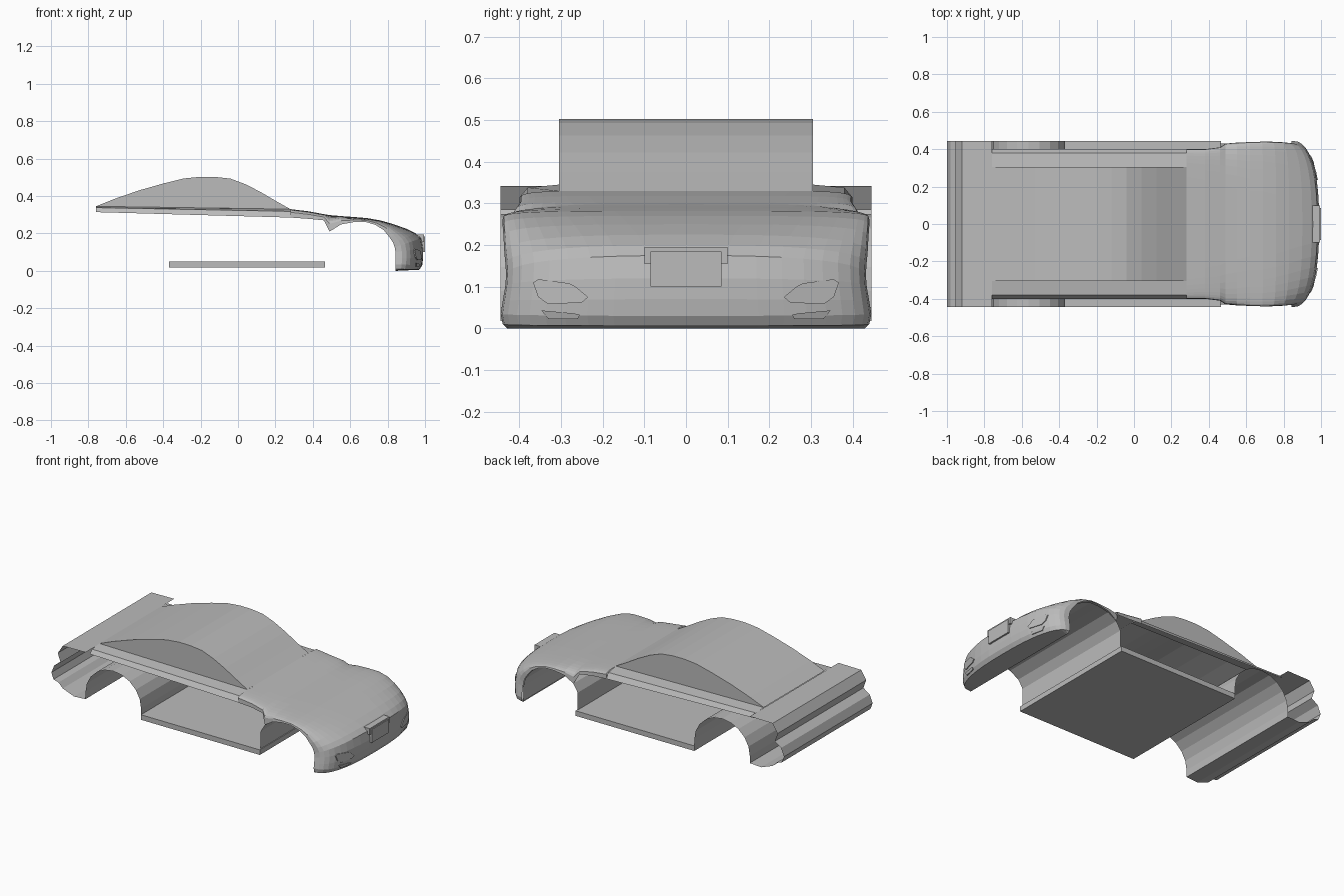
import bpy, math
from mathutils import Vector
from mathutils.bvhtree import BVHTree

if "Cube" in bpy.data.objects:
    bpy.data.objects.remove(bpy.data.objects["Cube"])

paint = bpy.data.materials.new("body_grey")
paint.diffuse_color = (0.5, 0.5, 0.5, 1)
paint.use_nodes = True
paint.node_tree.nodes["Principled BSDF"].inputs["Base Color"].default_value = paint.diffuse_color


def make(name, verts, faces):
    me = bpy.data.meshes.new(name)
    me.from_pydata(verts, [], faces)
    me.materials.append(paint)
    ob = bpy.data.objects.new(name, me)
    bpy.context.collection.objects.link(ob)
    return ob


def sheet(name, profile, w):
    """Extrude an x-z profile across the width as an open sheet."""
    n = len(profile)
    verts = [(x, -w, z) for x, z in profile] + [(x, w, z) for x, z in profile]
    return make(name, verts, [(i, i + 1, n + i + 1, n + i) for i in range(n - 1)])


def box(name, lo, hi):
    v = [(x, y, z) for x in (lo[0], hi[0]) for y in (lo[1], hi[1]) for z in (lo[2], hi[2])]
    f = [(0, 1, 3, 2), (4, 6, 7, 5), (0, 4, 5, 1), (2, 3, 7, 6), (0, 2, 6, 4), (1, 5, 7, 3)]
    return make(name, v, f)


def arc(cx, cz, rx, rz, a0, a1, n):
    out = []
    for i in range(n + 1):
        a = math.radians(a0 + (a1 - a0) * i / n)
        out.append((cx + rx * math.cos(a), cz + rz * math.sin(a)))
    return out


# Roof and windscreen, with vertical window sides
roof = [(-.76, .345), (-.66, .385), (-.53, .43), (-.4, .467), (-.29, .494), (-.2, .503),
        (-.12, .502), (-.04, .493), (.04, .463), (.12, .422), (.2, .375), (.28, .33)]
sheet("roof", roof, .305)
for side, label in ((-1, "right"), (1, "left")):
    make("side_window_" + label, [(x, side * .305, z) for x, z in roof],
         [tuple(range(len(roof)))[::side]])
    # Shoulder strip below the windows
    a = [(-.76, side * y, z) for y, z in ((.305, .345), (.38, .338), (.40, .314))]
    b = [(.28, side * y, z) for y, z in ((.305, .33), (.38, .318), (.40, .285))]
    make("shoulder_" + label, a + b, [(0, 1, 4, 3)[::side], (1, 2, 5, 4)[::side]])

# Bonnet, wings and nose: each row runs from the centre line to the wheel arch edge
# (centre x, centre z, edge x, edge z, half width, squareness)
rows = [(.28, .33, .28, .285, .40, 8), (.38, .318, .38, .278, .40, 7),
        (.46, .303, .46, .27, .41, 6), (.49, .298, .49, .21, .43, 5),
        (.55, .293, .55, .248, .435, 4.5), (.62, .288, .62, .261, .438, 4),
        (.69, .282, .68, .262, .44, 4), (.76, .27, .735, .246, .44, 3.6),
        (.83, .25, .78, .217, .438, 3.2), (.9, .225, .81, .18, .436, 2.8),
        (.95, .2, .83, .15, .433, 2.6), (.98, .175, .838, .125, .432, 2.5),
        (.99, .12, .842, .1, .434, 2.5), (.99, .07, .843, .065, .44, 2.5),
        (.985, .03, .843, .035, .445, 2.5), (.97, .006, .843, .01, .44, 2.5),
        (.843, .0, .843, .0, .43, 2.5)]
N = 10
verts, faces = [], []
for xc, zc, xe, ze, w, p in rows:
    for i in range(-N, N + 1):
        a = abs(i) / N * math.pi / 2
        y = w * math.copysign(math.sin(a) ** (2 / p), i)
        f = 1 - max(math.cos(a), 0) ** (2 / p)
        verts.append((xc + (xe - xc) * f, y, zc + (ze - zc) * f))
C = 2 * N + 1
for r in range(len(rows) - 1):
    for i in range(C - 1):
        k = r * C + i
        faces.append((k, k + C, k + C + 1, k + 1))
make("bonnet_and_nose", verts, faces)
tree = BVHTree.FromPolygons(verts, faces)

# Front wheel arch, spanning the car
sheet("front_wheel_arch", [(.46, .05), (.46, .16), (.49, .21), (.55, .246), (.62, .259),
                           (.68, .26), (.735, .244), (.78, .215), (.81, .178),
                           (.83, .148), (.841, .1), (.843, .005)], .43)

# Floor with sills
box("floor", (-.37, -.445, .018), (.465, .445, .05))

# Rear wheel arch and rear bodywork, spanning the car
sheet("rear_wheel_arch", [(-.37, .05)] + arc(-.565, .09, .195, .185, 0, 180, 10)
      + [(-.76, .045)], .445)
sheet("rear_deck_and_bumper", [(-.76, .342), (-.92, .34), (-.955, .285), (-.935, .23),
                               (-.98, .2), (-1, .15), (-.985, .11), (-.95, .1),
                               (-.92, .07), (-.84, .04), (-.76, .045)], .445)

# Nose panel and plate
box("nose_panel", (.94, -.1, .155), (.995, .1, .195))
box("number_plate", (.985, -.085, .1), (1.0, .085, .185))


# Lamps: outlines projected onto the nose
def lamp(name, outline):
    for side, label in ((-1, "right"), (1, "left")):
        front, back = [], []
        for y, z in outline:
            hit = tree.ray_cast(Vector((2, side * y, z)), Vector((-1, 0, 0)))[0]
            x = hit.x if hit else .93
            front.append((x + .006, side * y, z))
            back.append((x - .002, side * y, z))
        n = len(outline)
        f = [tuple(range(n))[::side]]
        f += [(i, n + i, n + (i + 1) % n, (i + 1) % n)[::side] for i in range(n)]
        make(name + "_" + label, front + back, f)


lamp("headlight", [(.235, .075), (.25, .062), (.33, .058), (.355, .075),
                   (.367, .11), (.355, .118), (.28, .108), (.265, .1)])
lamp("fog_lamp", [(.255, .033), (.26, .022), (.33, .022), (.347, .043), (.27, .036)])
